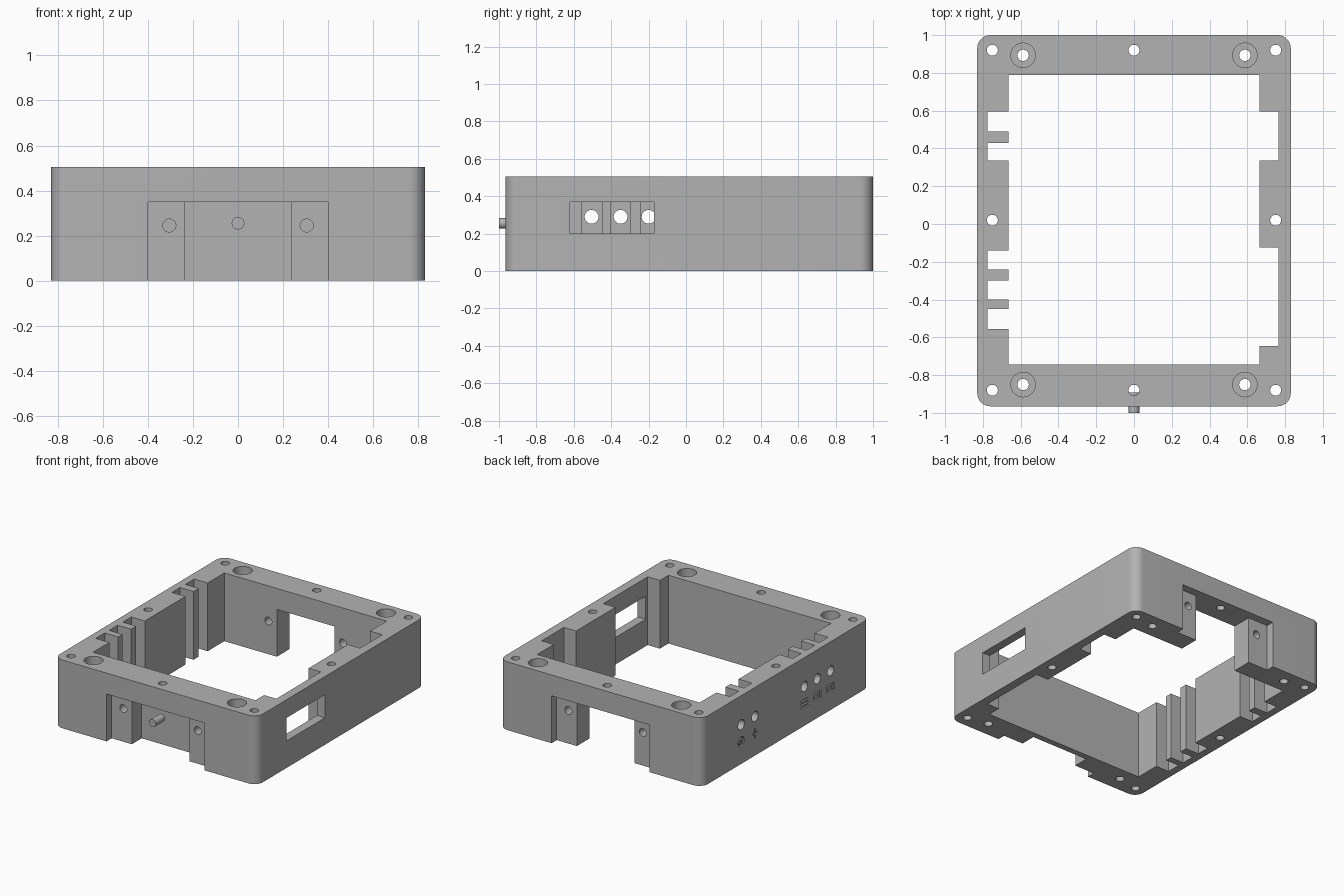
import bpy, bmesh, math
from mathutils import Matrix, Vector

old = bpy.data.objects.get("Cube")
if old:
    bpy.data.objects.remove(old, do_unlink=True)

grey = bpy.data.materials.new("plain_grey")
grey.use_nodes = True
grey.diffuse_color = (0.45, 0.45, 0.45, 1)
grey.node_tree.nodes["Principled BSDF"].inputs["Base Color"].default_value = (0.45, 0.45, 0.45, 1)

TOP = 0.505
X_OUT, Y_FRONT, Y_BACK = 0.83, -0.965, 1.0
X_IN, IN_FRONT, IN_BACK = 0.665, -0.745, 0.79


def make(name, bm):
    mesh = bpy.data.meshes.new(name)
    bm.to_mesh(mesh)
    bm.free()
    mesh.materials.append(grey)
    ob = bpy.data.objects.new(name, mesh)
    bpy.context.collection.objects.link(ob)
    return ob


def box(name, x, y, z, round_corners=0):
    bm = bmesh.new()
    bmesh.ops.create_cube(bm, size=1)
    for v in bm.verts:
        v.co = Vector((x[v.co.x > 0], y[v.co.y > 0], z[v.co.z > 0]))
    if round_corners:
        upright = [e for e in bm.edges if abs(e.verts[0].co.z - e.verts[1].co.z) > 0.1]
        bmesh.ops.bevel(bm, geom=upright, offset=round_corners, segments=10,
                        profile=0.5, affect='EDGES')
    return make(name, bm)


def rod(name, centre, radius, length, axis='Z', sides=32):
    turn = {'X': Matrix.Rotation(math.pi / 2, 4, 'Y'),
            'Y': Matrix.Rotation(math.pi / 2, 4, 'X'), 'Z': Matrix()}[axis]
    bm = bmesh.new()
    bmesh.ops.create_cone(bm, cap_ends=True, segments=sides, radius1=radius, radius2=radius,
                          depth=length, matrix=Matrix.Translation(centre) @ turn)
    return make(name, bm)


def cut(target, cutter):
    bpy.context.view_layer.objects.active = target
    mod = target.modifiers.new("cut", 'BOOLEAN')
    mod.operation = 'DIFFERENCE'
    mod.solver = 'EXACT'
    mod.object = cutter
    bpy.ops.object.modifier_apply(modifier=mod.name)
    bpy.data.objects.remove(cutter, do_unlink=True)


def smooth(ob):
    bpy.ops.object.select_all(action='DESELECT')
    ob.select_set(True)
    bpy.context.view_layer.objects.active = ob
    bpy.ops.object.shade_smooth_by_angle(angle=math.radians(30))


# Rounded outer block with the open middle
frame = box("frame", (-X_OUT, X_OUT), (Y_FRONT, Y_BACK), (0, TOP), 0.07)
through = (-0.1, 0.7)
cut(frame, box("opening", (-X_IN, X_IN), (IN_FRONT, IN_BACK), through))

# Narrow slots on the right wall, wide pockets on the left wall
for y in [(0.49, 0.595), (0.335, 0.43), (-0.24, -0.14), (-0.40, -0.30), (-0.555, -0.45)]:
    cut(frame, box("slot", (-0.775, -0.6), y, through))
for y in [(0.335, 0.595), (-0.645, -0.125)]:
    cut(frame, box("pocket", (0.6, 0.765), y, through))

# Stepped notches: closed behind at the front, open at the back
notch = (-0.1, 0.35)
cut(frame, box("front_notch", (-0.4, 0.4), (-1.1, -0.905), notch))
cut(frame, box("front_recess", (-0.235, 0.235), (-1.1, -0.79), notch))
cut(frame, box("back_notch", (-0.4, 0.4), (0.94, 1.1), notch))
cut(frame, box("back_gap", (-0.235, 0.235), (0.7, 1.1), notch))

# Screw holes in the notch ledges
for x in (-0.305, 0.305):
    cut(frame, rod("front_screw_hole", (x, -0.86, 0.245), 0.029, 0.16, 'Y'))
    cut(frame, rod("back_screw_hole", (x, 0.87, 0.245), 0.029, 0.4, 'Y'))

# Upright holes around the rim
rim = [(x, y) for x in (-0.75, 0, 0.75) for y in (-0.88, 0.02, 0.92) if (x, y) != (0, 0.02)]
for x, y in rim:
    cut(frame, rod("rim_hole", (x, y, 0.25), 0.029, 1))

# Counterbored bolt holes
for x in (-0.587, 0.587):
    for y in (-0.85, 0.893):
        cut(frame, rod("bolt_hole", (x, y, 0.25), 0.03, 1))
        cut(frame, rod("counterbore", (x, y, TOP), 0.065, 0.4))

# Window in the left wall, round ports in the right wall
cut(frame, box("window", (0.7, 1), (-0.62, -0.17), (0.2, 0.37)))
ports = (0.54, 0.38, -0.2, -0.35, -0.505)
for y in ports:
    cut(frame, rod("port", (-0.8, y, 0.29), 0.037, 0.2, 'X'))


# Shallow pictograms under the ports
def engrave(y, z, half_y, half_z):
    cut(frame, box("mark", (-1, -X_OUT + 0.012), (y - half_y, y + half_y),
                   (z - half_z, z + half_z)))


mark_z = 0.165
for dz in (-0.024, 0, 0.024):
    engrave(ports[2], mark_z + dz, 0.042, 0.006)
for y in ports[3:]:
    for side in (-1, 1):
        engrave(y, mark_z + side * 0.022, 0.04, 0.005)
        engrave(y + side * 0.036, mark_z, 0.005, 0.026)
    engrave(y - 0.015, mark_z, 0.012, 0.012)
ring = rod("ring", (-0.868, ports[0], mark_z), 0.036, 0.1, 'X')
cut(ring, rod("ring_core", (-0.868, ports[0], mark_z), 0.024, 0.2, 'X'))
cut(frame, ring)
engrave(ports[0], mark_z, 0.006, 0.012)
engrave(ports[1], mark_z, 0.006, 0.038)
engrave(ports[1], mark_z, 0.03, 0.006)
smooth(frame)

# Small peg in the front notch
peg = rod("front_peg", (0, -0.9465, 0.255), 0.028, 0.107, 'Y')
smooth(peg)
